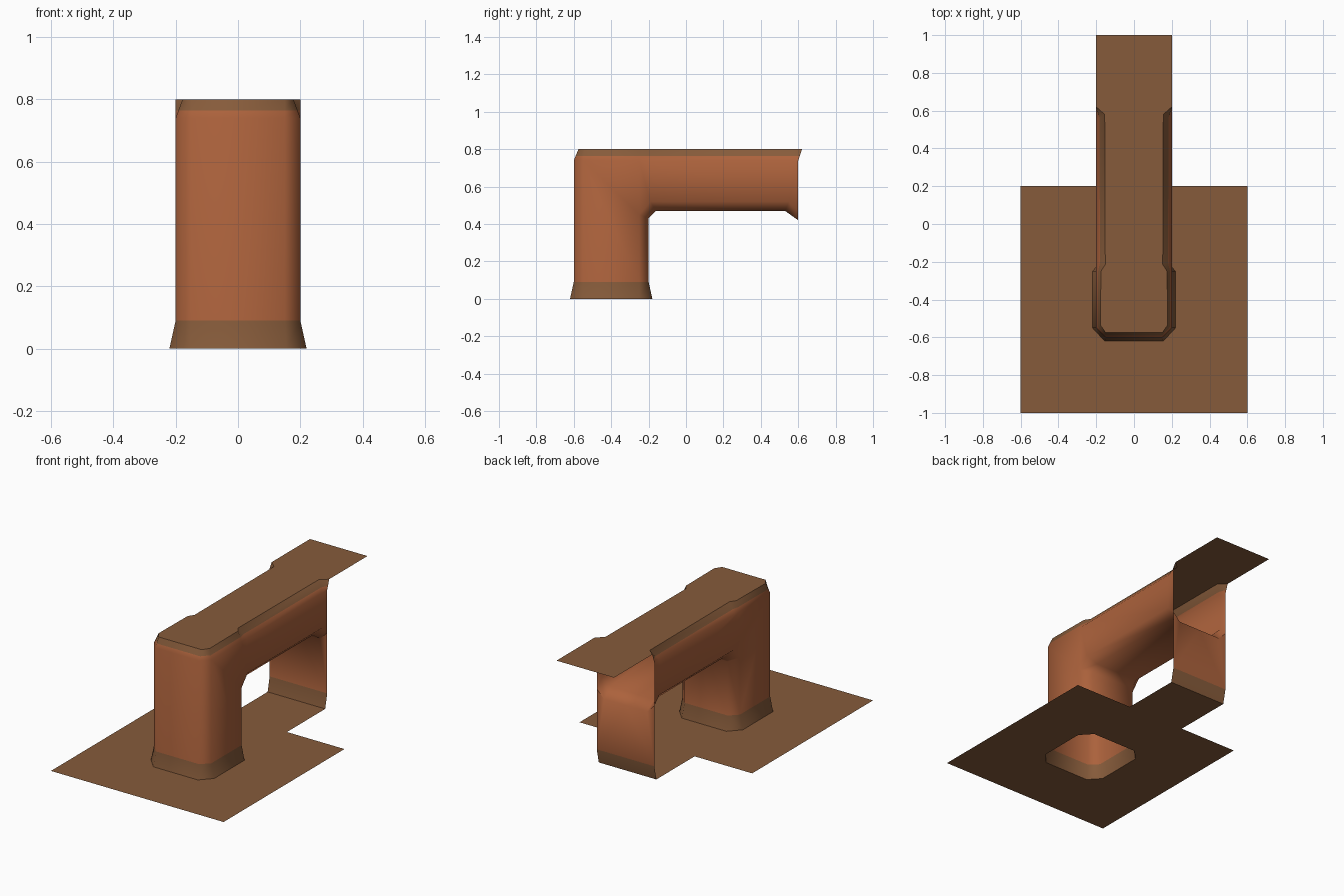
import bpy, bmesh
from mathutils import Vector

if "Cube" in bpy.data.objects:
    bpy.data.objects.remove(bpy.data.objects["Cube"])


def material(name, rgb):
    m = bpy.data.materials.new(name)
    m.diffuse_color = (*rgb, 1)
    m.use_nodes = True
    m.node_tree.nodes["Principled BSDF"].inputs["Base Color"].default_value = m.diffuse_color
    return m


brown = material("earth_brown", (0.240, 0.105, 0.043))
rust = material("rust_rock", (0.413, 0.122, 0.045))


def half_object(name, bm, mats):
    """Turn the +x half into an object mirrored across x = 0."""
    me = bpy.data.meshes.new(name)
    bm.to_mesh(me)
    bm.free()
    for m in mats:
        me.materials.append(m)
    ob = bpy.data.objects.new(name, me)
    bpy.context.collection.objects.link(ob)
    mod = ob.modifiers.new("mirror", 'MIRROR')
    mod.use_clip = True
    mod.merge_threshold = 0.0005
    return ob


def face(bm, pts, mat=0):
    f = bm.faces.new([bm.verts.new(p) for p in pts])
    f.material_index = mat
    return f


def strip(bm, a, b, mat=0):
    """Quads joining two equally long rows of points."""
    for i in range(len(a) - 1):
        face(bm, (a[i], a[i + 1], b[i + 1], b[i]), mat)


def at_z(pts, z):
    return [(x, y, z) for x, y in pts]


def flat_sheet(name, pts, z):
    bm = bmesh.new()
    f = face(bm, at_z(pts, z))
    f.normal_update()
    if f.normal.z < 0:
        f.normal_flip()
    half_object(name, bm, [brown])


# plan outlines of the +x half, front to back
body = [(0, -.6), (.15, -.6), (.2, -.55), (.2, -.25), (.15, -.2), (0, -.2)]
foot = [(0, -.62), (.155, -.62), (.22, -.55), (.22, -.25), (.155, -.18), (0, -.18)]
rim_low = [(0, -.6), (.15, -.6), (.2, -.55), (.2, -.25), (.2, -.2), (.2, .55), (.2, .6)]
rim_top = [(0, -.575), (.15, -.575), (.178, -.535), (.175, -.25), (.152, -.215), (.155, .58), (.2, .62)]

# ground with a hole below the pillar, and upper ledge
flat_sheet("ground", [(0, -1), (.6, -1), (.6, .2), (.2, .2), (.2, .58), (0, .58)] + foot[::-1], 0)
flat_sheet("upper_ledge", rim_top + [(.2, 1), (0, 1)], .8)

# rock arch: one hollow shell, 0 = rust, 1 = brown
bm = bmesh.new()
strip(bm, at_z(foot, 0), at_z(body, .09), 1)                  # pillar skirt
strip(bm, at_z(body[:3], .09), at_z(body[:3], .74))           # pillar front
side = [(-.55, .09), (-.25, .09), (-.25, .45), (-.19, .52), (.55, .52), (.6, .47),
        (.6, .74), (.55, .74), (-.2, .74), (-.25, .74), (-.55, .74)]
face(bm, [(.2, y, z) for y, z in side])                       # flat side
outer = side[1:6]
inner = [(-.2, .09), (-.2, .43), (-.16, .47), (.53, .47), (.6, .42)]
row_out = [(.2, y, z) for y, z in outer]
row_in = [(.15, y, z) for y, z in inner]
strip(bm, row_out, row_in)                                    # arch bevel
strip(bm, row_in, [(0, y, z) for y, z in inner])              # arch underside

# bevelled upper rim, rust below and brown above
low, top = at_z(rim_low, .74), at_z(rim_top, .8)
mid = [tuple(Vector(a).lerp(Vector(b), .4)) for a, b in zip(low, top)]
strip(bm, low, mid)
strip(bm, mid, top, 1)

# back wall with its skirt
face(bm, [(0, .6, .09), (.2, .6, .09), (.2, .6, .47), (.15, .6, .42), (0, .6, .42)])
face(bm, [(0, .58, 0), (.2, .58, 0), (.2, .6, .09), (0, .6, .09)], 1)

bmesh.ops.remove_doubles(bm, verts=bm.verts[:], dist=.0005)
bmesh.ops.recalc_face_normals(bm, faces=bm.faces[:])
big = max(bm.faces, key=lambda f: f.calc_area())              # the flat side
big.normal_update()
if big.normal.x < 0:
    bmesh.ops.reverse_faces(bm, faces=bm.faces[:])
arch = half_object("rock_arch", bm, [rust, brown])

bpy.context.view_layer.objects.active = arch
arch.select_set(True)
bpy.ops.object.modifier_apply(modifier="mirror")
bpy.ops.object.shade_smooth_by_angle(angle=1.05)
